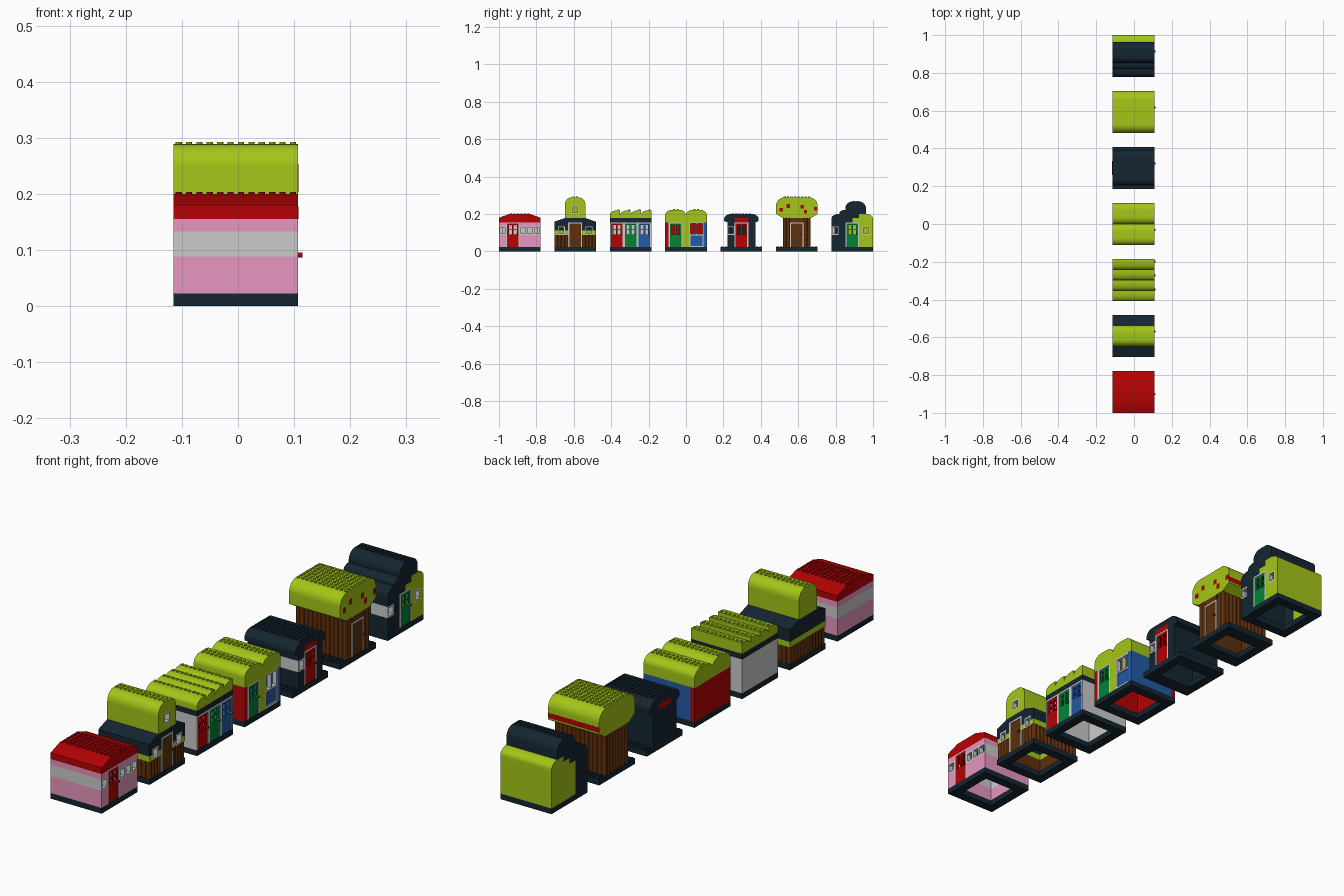
import bpy, bmesh, math
from mathutils import Matrix, Vector

if "Cube" in bpy.data.objects:
    bpy.data.objects.remove(bpy.data.objects["Cube"])

U = 2 / 108          # horizontal module (houses are 12 x 12)
H = U * 1.2          # vertical module
Y0 = 0.0             # start of the current house along y
HEX = dict(dark='1B2A34', pink='E795BE', red='B40A0C', lime='A2C51E',
           brown='5F3312', green='0A8238', blue='275AA5')
MATS = {}


def material(color):
    if color not in MATS:
        m = bpy.data.materials.new(color)
        rgb = [(int(HEX[color][i:i + 2], 16) / 255) ** 2.2 for i in (0, 2, 4)]
        m.diffuse_color = (*rgb, 1)
        m.use_nodes = True
        m.node_tree.nodes["Principled BSDF"].inputs["Base Color"].default_value = m.diffuse_color
        MATS[color] = m
    return MATS[color]


def P(x, y, z):
    return Vector((-0.115 + x * U, Y0 + y * U, z * H))


def finish(bm, name, color):
    bmesh.ops.recalc_face_normals(bm, faces=bm.faces)
    me = bpy.data.meshes.new(name)
    bm.to_mesh(me)
    bm.free()
    ob = bpy.data.objects.new(name, me)
    bpy.context.collection.objects.link(ob)
    if color:
        me.materials.append(material(color))
    return ob


def boxes(name, color, *specs):
    """Boxes given as (x0, x1, y0, y1, z0, z1) in modules."""
    bm = bmesh.new()
    for x0, x1, y0, y1, z0, z1 in specs:
        a, b = P(x0, y0, z0), P(x1, y1, z1)
        mat = Matrix.Translation((a + b) / 2) @ Matrix.Diagonal((*(b - a), 1))
        bmesh.ops.create_cube(bm, size=1, matrix=mat)
    return finish(bm, name, color)


def prism(name, color, pts, x0=0, x1=12):
    """Profile in (y, z) extruded along x."""
    bm = bmesh.new()
    f = bm.faces.new([bm.verts.new(P(x0, y, z)) for y, z in pts])
    ext = bmesh.ops.extrude_face_region(bm, geom=[f])
    verts = [v for v in ext['geom'] if isinstance(v, bmesh.types.BMVert)]
    bmesh.ops.translate(bm, verts=verts, vec=((x1 - x0) * U, 0, 0))
    ob = finish(bm, name, color)
    bpy.context.view_layer.objects.active = ob
    ob.select_set(True)
    bpy.ops.object.shade_smooth_by_angle(angle=math.radians(25))
    ob.select_set(False)


def quarter(ya, za, yb, zb, n=8):
    """Quarter ellipse rising vertically from a and levelling out at b."""
    return [(yb + (ya - yb) * math.cos(t), za + (zb - za) * math.sin(t))
            for t in [i * math.pi / 2 / n for i in range(n + 1)]]


def arch(y0, y1, z0, zs, zt, r):
    return ([(y0, z0)] + quarter(y0, zs, y0 + r, zt)
            + quarter(y1, zs, y1 - r, zt)[::-1] + [(y1, z0)])


def studs(name, color, ys, z):
    bm = bmesh.new()
    for y in ys:
        for x in range(12):
            bmesh.ops.create_cone(bm, cap_ends=True, segments=12, radius1=.3 * U, radius2=.3 * U,
                                  depth=.22 * U, matrix=Matrix.Translation(P(x + .5, y + .5, z) + Vector((0, 0, .1 * U))))
    finish(bm, name, color)


def base(ring=2):
    boxes('base', 'dark', (0, 12, 0, ring, 0, 1), (0, 12, 12 - ring, 12, 0, 1),
          (0, 2, ring, 12 - ring, 0, 1), (10, 12, ring, 12 - ring, 0, 1))


def walls(color, z0, z1, y0=0, y1=12):
    """Back and both side walls."""
    boxes('walls', color, (0, 1, y0, y1, z0, z1), (1, 11, y0, y0 + 1, z0, z1), (1, 11, y1 - 1, y1, z0, z1))


def front(color, *spans):
    boxes('front_wall', color, *[(11, 12, *s) for s in spans])


def window(y, z):
    b = .3
    boxes('window_frame', None, (11, 12, y, y + b, z, z + 2), (11, 12, y + 2 - b, y + 2, z, z + 2),
          (11, 12, y, y + 2, z, z + b), (11, 12, y, y + 2, z + 2 - b, z + 2))


def door(y, color, glazed=True):
    boxes('door_frame', None, (11, 12, y, y + .35, 1, 7), (11, 12, y + 3.65, y + 4, 1, 7),
          (11, 12, y, y + 4, 6.7, 7))
    a, b, x0, x1 = y + .35, y + 3.65, 11.4, 11.9
    if glazed:
        bars = [(x0, x1, a, b, 1, 4.1), (x0, x1, a, b, 6.3, 6.7), (x0, x1, a, b, 5.1, 5.3)]
        bars += [(x0, x1, c, c + .5, 4.1, 6.3) for c in (a, (a + b) / 2 - .25, b - .5)]
    else:
        bars = [(x0, x1, a, b, 1, 6.7)]
    boxes('door_leaf', color, *bars)
    bm = bmesh.new()
    mat = Matrix.Translation(P(12.1, y + 3.3, 4.1)) @ Matrix.Rotation(math.pi / 2, 4, 'Y')
    bmesh.ops.create_cone(bm, cap_ends=True, segments=12, radius1=.25 * U, radius2=.25 * U, depth=.64 * U, matrix=mat)
    finish(bm, 'door_knob', color)


def logs(y0, y1, z0, z1, gap):
    """Walls of upright half-round logs with a doorway gap at the front."""
    i = .25
    boxes('log_core', 'brown', (i, 1, y0 + i, y1 - i, z0, z1), (i, 12 - i, y0 + i, y0 + 1, z0, z1),
          (i, 12 - i, y1 - 1, y1 - i, z0, z1), (11, 12 - i, y0 + i, gap[0], z0, z1),
          (11, 12 - i, gap[1], y1 - i, z0, z1))
    spots = {(x + .5, y) for x in range(12) for y in (y0 + .5, y1 - .5)}
    spots |= {(x, y + .5) for y in range(y0, y1) for x in (.5, 11.5) if x < 6 or not gap[0] <= y < gap[1]}
    bm = bmesh.new()
    for x, y in sorted(spots):
        bmesh.ops.create_cone(bm, cap_ends=True, segments=12, radius1=.5 * U, radius2=.5 * U, depth=(z1 - z0) * H,
                              matrix=Matrix.Translation(P(x, y, (z0 + z1) / 2)))
    finish(bm, 'logs', 'brown')


def house(i):
    global Y0
    Y0 = -1 + i * 16 * U


# Pink house with red roof
house(0); base()
walls('pink', 1, 4); walls(None, 4, 6); walls('pink', 6, 7)
front('pink', (0, 2, 1, 4), (6, 12, 1, 4), (0, 2, 6, 7), (6, 12, 6, 7))
for y in (0, 6, 8, 10):
    window(y, 4)
door(2, 'red')
prism('roof', 'red', [(0, 7), (0, 8.1), (3, 9), (9, 9), (12, 8.1), (12, 7)])
studs('roof_studs', 'red', range(3, 9), 9)

# Log house with lime tower
house(1); base()
logs(0, 12, 1, 4, (4, 8))
walls('lime', 4, 5); walls('dark', 5, 7)
front('lime', (0, 1, 4, 5), (3, 4, 4, 5), (8, 9, 4, 5), (11, 12, 4, 5))
front('dark', (0, 1, 5, 7), (3, 4, 5, 7), (8, 9, 5, 7), (11, 12, 5, 7),
      (1, 3, 6, 7), (9, 11, 6, 7), (3, 9, 7, 8))
window(1, 4); window(9, 4); window(5, 9)
door(4, 'brown', False)
prism('roof_slope_left', 'dark', [(0, 7), (0, 7.15), (3, 8), (3, 7)])
prism('roof_slope_right', 'dark', [(12, 7), (12, 7.15), (9, 8), (9, 7)])
boxes('roof_back', 'dark', (0, 1, 3, 9, 7, 8))
walls('lime', 8, 11, 3, 9)
front('lime', (3, 5, 8, 11), (7, 9, 8, 11), (5, 7, 8, 9))
prism('tower_roof', 'lime', arch(3, 9, 11, 11.2, 13, 2))
studs('tower_studs', 'lime', (5, 6), 13)

# Three-door house with sawtooth roof
house(2); base()
walls(None, 1, 7); walls('dark', 7, 8)
front('dark', (0, 12, 7, 8))
for y, c in ((0, 'red'), (4, 'green'), (8, 'blue')):
    door(y, c)
for k in range(0, 12, 3):
    prism('roof_tooth', 'lime', [(k, 8)] + quarter(k, 8.8, k + 2.4, 9.9) + [(k + 3, 9.9), (k + 3, 8)])
studs('roof_studs', 'lime', (2, 5, 8, 11), 9.9)

# Red and blue house with twin barrel roof
house(3); base()
boxes('red_walls', 'red', (0, 1, 0, 12, 1, 7), (1, 12, 0, 1, 1, 7))
boxes('blue_wall', 'blue', (1, 12, 11, 12, 1, 7))
front('lime', (5, 7, 1, 7))
door(1, 'green')
boxes('big_window_frame', None, (11, 12, 7, 7.3, 1, 7), (11, 12, 10.7, 11, 1, 7), (11, 12, 7, 11, 6.7, 7),
      (11, 12, 7, 11, 3.85, 4.15), (11, 12, 8.85, 9.15, 4, 7), (11, 12, 7, 11, 1, 1.3))
boxes('window_panel', 'blue', (11.3, 11.7, 7, 11, 1, 4))
for k in (0, 6):
    prism('barrel_roof', 'lime', arch(k, k + 6, 7, 8.7, 10, 2))
studs('roof_studs', 'lime', (2, 3, 8, 9), 10)

# Small dark house
house(4); base(3)
walls('dark', 1, 7, 2, 10)
front('dark', (2, 4, 1, 4), (2, 4, 6, 7), (8, 10, 1, 7))
window(2, 4)
boxes('side_window', None, (7, 11, 1.95, 2.5, 4, 6))
door(4, 'red')
prism('roof', 'dark', [(2, 7)] + arch(1, 11, 7.3, 7.7, 9, 2) + [(10, 7)])
boxes('red_lintel', 'red', (-.02, 12.02, 4, 8, 7, 8))
studs('roof_studs', 'dark', range(3, 9), 9)
studs('base_studs', 'dark', (0, 1, 10, 11), 1)

# Mushroom house with log stem
house(5); base(3)
logs(2, 10, 1, 8, (4, 8))
front('brown', (4, 8, 7, 8))
door(4, 'brown', False)
prism('cap', 'lime', [(2, 8)] + arch(0, 12, 9, 11, 13, 2.5) + [(10, 8)])
boxes('cap_spots', 'red', *[(11.6, 12.03, y, y + 1, z, z + .9) for y, z in
                            ((1, 9.6), (3, 10.5), (7, 10.3), (8, 9.1), (11, 9.8))])
boxes('cap_stripe', 'red', (0, 12, 11.5, 12.03, 9.3, 10.2))
studs('cap_studs', 'lime', range(2, 10), 13)
studs('base_studs', 'dark', (0, 1, 10, 11), 1)

# Dark and lime house with stepped barrel roofs
house(6); base()
boxes('dark_walls', 'dark', (0, 1, 0, 4, 1, 7), (1, 11, 0, 1, 1, 4), (1, 11, 0, 1, 6, 7), (1, 8, 0, 1, 4, 6))
boxes('side_window', None, (8, 11, 0, 1, 4, 6))
boxes('lime_walls', 'lime', (0, 1, 4, 12, 1, 7), (1, 11, 11, 12, 1, 7))
front('dark', (0, 4, 1, 4), (2, 4, 4, 7), (0, 2, 6, 7))
front('lime', (8, 12, 1, 4), (8, 9, 4, 6), (11, 12, 4, 6), (8, 12, 6, 7))
window(0, 4); window(9, 4)
door(4, 'green')
prism('lime_roof', 'lime', [(6, 7), (6, 8), (8, 8), (8, 9)] + quarter(12, 7.8, 10, 9)[::-1] + [(12, 7)])
prism('dark_roof', 'dark', [(0, 7)] + quarter(0, 7.8, 2, 9) + [(2.3, 9)] + quarter(2.3, 9.2, 4, 10)
      + quarter(4, 10.3, 6, 12) + quarter(10, 10.3, 8, 12)[::-1] + [(10, 9), (8, 9), (8, 8), (6, 8), (6, 7)])
studs('roof_studs', 'dark', (6, 7), 12)
